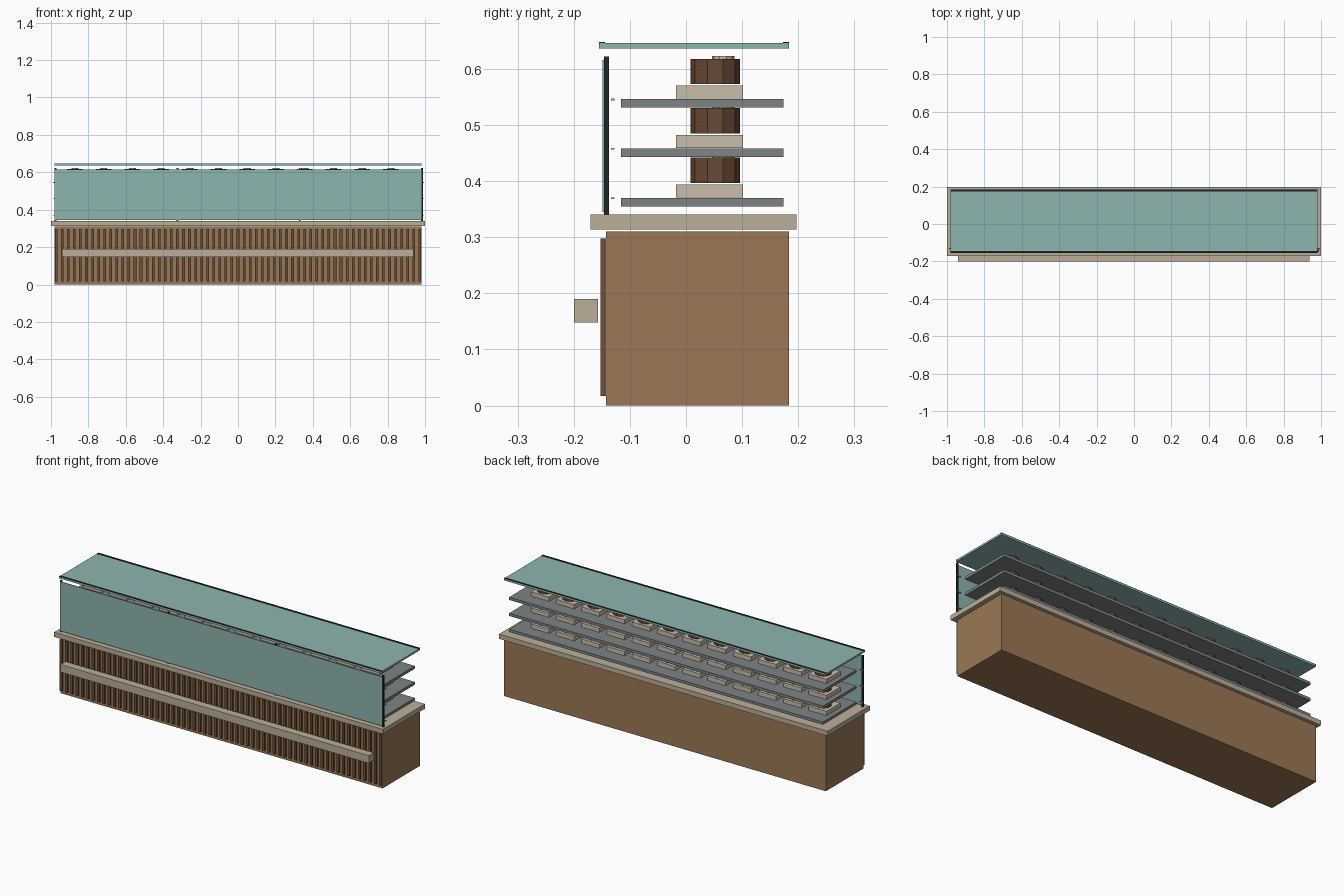
import bpy, bmesh
from mathutils import Matrix, Vector

if "Cube" in bpy.data.objects:
    bpy.data.objects.remove(bpy.data.objects["Cube"])


def material(name, rgb):
    m = bpy.data.materials.new(name)
    m.diffuse_color = (*rgb, 1)
    m.use_nodes = True
    m.node_tree.nodes["Principled BSDF"].inputs["Base Color"].default_value = m.diffuse_color
    return m


WOOD = material("wood", (0.33, 0.19, 0.09))
DARK_WOOD = material("dark_wood", (0.15, 0.08, 0.045))
STONE = material("stone", (0.50, 0.43, 0.32))
GLASS = material("glass", (0.27, 0.46, 0.43))
METAL = material("black_metal", (0.015, 0.02, 0.02))
SHELF = material("shelf_grey", (0.21, 0.23, 0.23))
TRAY = material("tray_cream", (0.58, 0.51, 0.40))
CAKE = material("cake_brown", (0.14, 0.065, 0.035))
CREAM = material("topping_cream", (0.60, 0.50, 0.27))


def finish(name, bm, mat):
    me = bpy.data.meshes.new(name)
    bm.to_mesh(me)
    bm.free()
    me.materials.append(mat)
    ob = bpy.data.objects.new(name, me)
    bpy.context.collection.objects.link(ob)
    return ob


def add_box(bm, x, y, z):
    """Box from (min, max) pairs."""
    lo, hi = Vector((x[0], y[0], z[0])), Vector((x[1], y[1], z[1]))
    mtx = Matrix.Translation((lo + hi) / 2) @ Matrix.Diagonal((*(hi - lo), 1))
    bmesh.ops.create_cube(bm, size=1, matrix=mtx)


def boxes(name, specs, mat):
    bm = bmesh.new()
    for s in specs:
        add_box(bm, *s)
    return finish(name, bm, mat)


def discs(name, centres, radius, height, mat, sides=10):
    bm = bmesh.new()
    for c in centres:
        bmesh.ops.create_cone(bm, cap_ends=True, segments=sides, radius1=radius,
                              radius2=radius, depth=height, matrix=Matrix.Translation(c))
    return finish(name, bm, mat)


# Counter body, worktop and tray rail
boxes("counter_body", [((-.98, .98), (-.143, .184), (0, .31))], WOOD)
boxes("worktop", [((-1, 1), (-.17, .197), (.314, .34))], STONE)
boxes("tray_rail", [((-.94, .937), (-.2, -.157), (.148, .19))], STONE)

# Vertical slats across the front
N = 61
slat_x = [-.972 + i * 1.944 / (N - 1) for i in range(N)]
boxes("front_slats", [((x - .007, x + .007), (-.152, -.143), (.017, .298)) for x in slat_x], DARK_WOOD)

# Glass panels and their metal trim
boxes("front_glass", [((-.98, .98), (-.149, -.145), (.345, .616))], GLASS)
boxes("top_glass", [((-.98, .98), (-.155, .184), (.636, .646))], GLASS)
boxes("top_trim", [((-.98, .98), y, (.645, .648)) for y in ((-.155, -.144), (.173, .184))], METAL)
post_x = [-.976 + i * .653 for i in range(4)]
boxes("glass_posts", [((x - .005, x + .005), (-.146, -.137), (.34, .622)) for x in post_x], METAL)

# Shelves with trays, cakes and toppings
item_x = [-.872 + i * .1536 for i in range(12)]
for level, z in enumerate((.355, .443, .531), 1):
    boxes(f"shelf_{level}", [((-.955, .955), (-.116, .174), (z, z + .015))], SHELF)
    boxes(f"shelf_clips_{level}", [((x - .012, x + .012), (-.134, -.127), (z + .013, z + .016))
                                   for x in post_x], TRAY)
    boxes(f"trays_{level}", [((x - .055, x + .055), (-.018, .102), (z + .0155, z + .039))
                             for x in item_x], TRAY)
    discs(f"cakes_{level}", [(x, .052, z + .0645) for x in item_x], .044, .045, CAKE)
    discs(f"toppings_{level}", [(x, .066, z + .0895) for x in item_x], .02, .005, CREAM)
